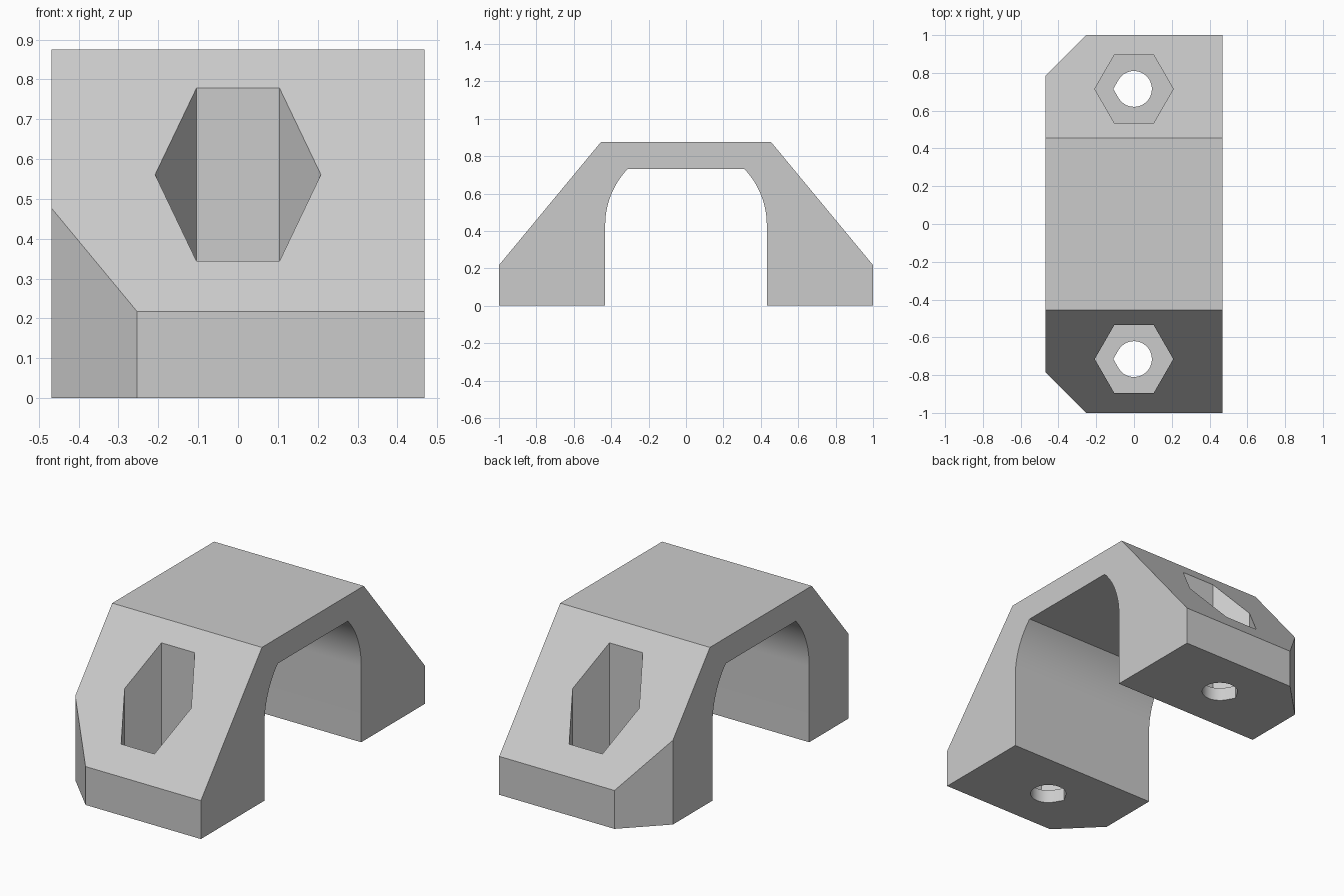
import bpy, bmesh, math
from mathutils import Vector

cube = bpy.data.objects.get("Cube")
if cube:
    bpy.data.objects.remove(cube)

HALF_W = 0.468      # half width of the strap
ARCH_R = 0.432      # inner arch radius, also the height of its centre
CEILING = 0.73      # flat ceiling that cuts the arch
SCREW_Y = 0.715     # distance of each screw from the middle
NUT_R, HOLE_R, FLOOR = 0.208, 0.095, 0.075

grey = bpy.data.materials.new("plain grey")
grey.use_nodes = True
colour = (0.6, 0.6, 0.6, 1)
grey.diffuse_color = colour
grey.node_tree.nodes["Principled BSDF"].inputs["Base Color"].default_value = colour


def prism(name, points, direction):
    """Extrude a closed outline into a solid object."""
    bm = bmesh.new()
    face = bm.faces.new([bm.verts.new(p) for p in points])
    grown = bmesh.ops.extrude_face_region(bm, geom=[face])["geom"]
    bmesh.ops.translate(bm, vec=direction,
                        verts=[v for v in grown if isinstance(v, bmesh.types.BMVert)])
    bmesh.ops.recalc_face_normals(bm, faces=bm.faces)
    mesh = bpy.data.meshes.new(name)
    bm.to_mesh(mesh)
    bm.free()
    mesh.materials.append(grey)
    obj = bpy.data.objects.new(name, mesh)
    bpy.context.collection.objects.link(obj)
    return obj


def cut(target, cutter):
    """Subtract a cutter, then remove it."""
    bpy.context.view_layer.objects.active = target
    mod = target.modifiers.new("cut", 'BOOLEAN')
    mod.operation, mod.solver, mod.object = 'DIFFERENCE', 'EXACT', cutter
    bpy.ops.object.modifier_apply(modifier=mod.name)
    bpy.data.objects.remove(cutter)


# Strap side profile: one half, then mirrored
top_angle = math.asin((CEILING - ARCH_R) / ARCH_R)
half = [(0.455, 0.875), (1, 0.217), (1, 0), (ARCH_R, 0)]
half += [(ARCH_R * math.cos(top_angle * i / 14), ARCH_R + ARCH_R * math.sin(top_angle * i / 14))
         for i in range(15)]
outline = half + [(-y, z) for y, z in reversed(half)]
strap = prism("strap_clamp", [(-HALF_W, y, z) for y, z in outline], (2 * HALF_W, 0, 0))

# Bevelled vertical corners on the right side
bm = bmesh.new()
bm.from_mesh(strap.data)
for side in (-1, 1):
    result = bmesh.ops.bisect_plane(
        bm, geom=bm.verts[:] + bm.edges[:] + bm.faces[:],
        plane_co=(-0.253, side, 0), plane_no=Vector((-1, side, 0)).normalized(),
        clear_outer=True)
    edges = [e for e in result["geom_cut"] if isinstance(e, bmesh.types.BMEdge)]
    bmesh.ops.contextual_create(bm, geom=edges)
bmesh.ops.recalc_face_normals(bm, faces=bm.faces)
for face in bm.faces:
    face.material_index = 0
bm.to_mesh(strap.data)
bm.free()

# Hexagonal nut pockets and teardrop screw holes
for y in (-SCREW_Y, SCREW_Y):
    hexagon = [(NUT_R * math.cos(math.pi * i / 3), y + NUT_R * math.sin(math.pi * i / 3), FLOOR)
               for i in range(6)]
    cut(strap, prism("nut_cutter", hexagon, (0, 0, 1)))
    arc = [math.radians(-150 + 300 * i / 24) for i in range(25)]
    drop = [(HOLE_R * math.cos(a), y + HOLE_R * math.sin(a), -0.1) for a in arc]
    drop.append((-HOLE_R / math.cos(math.radians(30)), y, -0.1))
    cut(strap, prism("hole_cutter", drop, (0, 0, 0.3)))

# Smooth arch and holes, crisp edges elsewhere
bpy.ops.object.select_all(action='DESELECT')
strap.select_set(True)
bpy.context.view_layer.objects.active = strap
bpy.ops.object.shade_smooth_by_angle(angle=math.radians(25))
